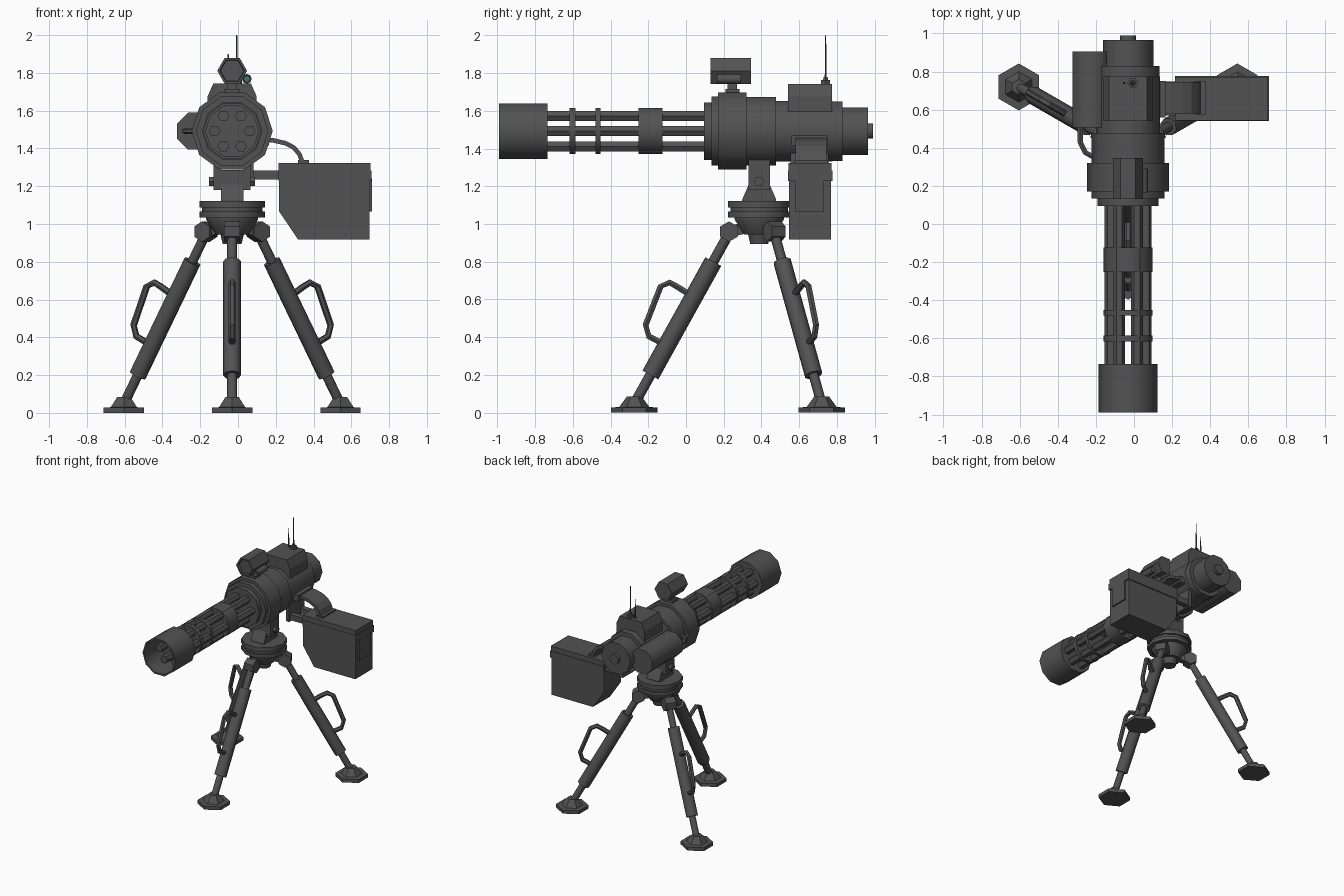
import bpy, bmesh
from math import sin, cos, pi, radians
from mathutils import Vector as V

if "Cube" in bpy.data.objects:
    bpy.data.objects.remove(bpy.data.objects["Cube"])

CX, CZ, CY = -0.031, 1.492, 0.388      # gun axis x / z, tripod centre y
X, Y, Z = V((1, 0, 0)), V((0, 1, 0)), V((0, 0, 1))

dark = bpy.data.materials.new("dark_metal")
dark.diffuse_color = (.085, .085, .085, 1)
dark.use_nodes = True
dark.node_tree.nodes["Principled BSDF"].inputs["Base Color"].default_value = dark.diffuse_color
green = bpy.data.materials.new("lens_green")
green.diffuse_color = (.03, .22, .13, 1)
green.use_nodes = True
green.node_tree.nodes["Principled BSDF"].inputs["Base Color"].default_value = green.diffuse_color


def finish(name, bm, smooth=False):
    bmesh.ops.recalc_face_normals(bm, faces=bm.faces)
    me = bpy.data.meshes.new(name)
    bm.to_mesh(me)
    bm.free()
    me.materials.append(green if "lens" in name else dark)
    ob = bpy.data.objects.new(name, me)
    bpy.context.collection.objects.link(ob)
    if smooth:
        bpy.ops.object.select_all(action='DESELECT')
        bpy.context.view_layer.objects.active = ob
        ob.select_set(True)
        bpy.ops.object.shade_smooth_by_angle(angle=radians(48))
    return ob


def loft(name, rings, smooth=False):
    bm = bmesh.new()
    rs = [[bm.verts.new(p) for p in r] for r in rings]
    n = len(rs[0])
    for a, b in zip(rs, rs[1:]):
        for i in range(n):
            j = (i + 1) % n
            bm.faces.new((a[i], a[j], b[j], b[i]))
    bm.faces.new(rs[0])
    bm.faces.new(rs[-1])
    return finish(name, bm, smooth)


def lathe(name, o, axis, u, prof, n=10, phase=0.0, smooth=True):
    """Turned part: prof = (distance along axis, radius); u = direction of first vertex."""
    o, v = V(o), axis.cross(u)
    ang = [phase + 2 * pi * i / n for i in range(n)]
    return loft(name, [[o + axis * d + (u * cos(a) + v * sin(a)) * r for a in ang]
                       for d, r in prof], smooth)


def sweep(name, pts, b, hw, ht, n=6):
    """Section of half sizes hw (along b) and ht swept along a path lying in the plane normal to b."""
    pts, rings = [V(p) for p in pts], []
    for i, p in enumerate(pts):
        t = (pts[min(i + 1, len(pts) - 1)] - pts[max(i - 1, 0)]).normalized()
        nn = b.cross(t)
        if n == 4:
            sec = [(-1, -1), (1, -1), (1, 1), (-1, 1)]
        else:
            sec = [(cos(2 * pi * k / n), sin(2 * pi * k / n)) for k in range(n)]
        rings.append([p + b * (hw * c) + nn * (ht * s) for c, s in sec])
    return loft(name, rings)


def prism(name, pts, axis, a, b):
    f = (lambda p, q, d: V((p, d, q))) if axis == 'y' else (lambda p, q, d: V((d, p, q)))
    return loft(name, [[f(p, q, d) for p, q in pts] for d in (a, b)])


def box(name, x0, x1, y0, y1, z0, z1):
    return prism(name, [(x0, z0), (x1, z0), (x1, z1), (x0, z1)], 'y', y0, y1)


AX = (CX, 0, CZ)
# barrels, clamps and hollow muzzle shroud
for k in range(6):
    a = k * pi / 3
    lathe(f"barrel_{k}", (CX + .093 * cos(a), 0, CZ + .093 * sin(a)), Y, X,
          [(-.86, .031), (.12, .031)], 6)
lathe("muzzle_shroud", AX, Y, X, [(-.765, .14), (-.99, .14), (-.99, .154), (-.734, .154)])
for i, (y0, y1) in enumerate([(-.617, -.585), (-.479, -.452), (-.251, -.124)]):
    lathe(f"barrel_clamp_{i}", AX, Y, X, [(y0, .128), (y1, .128)])

# receiver body with stepped housings and rear cap
lathe("receiver", AX, Y, X,
      [(.095, .13), (.095, .16), (.135, .16), (.135, .192), (.17, .192), (.17, .215), (.32, .215),
       (.32, .191), (.478, .191), (.478, .168), (.775, .168), (.775, .165), (.828, .165),
       (.828, .132), (.965, .132), (.965, .042), (.99, .042)])

# drive motor on the left with its cable
lathe("motor", (-.224, 0, CZ), Y, X, [(.507, .106), (.905, .106)], 8, pi / 8)
sweep("motor_cable", [(-.282, .51, CZ), (-.282, .43, CZ), (-.255, .375, CZ), (-.225, .358, CZ),
                      (-.19, .358, CZ)], Z, .016, .016)

# top cover and antennas
prism("top_cover", [(CX + s * w, z) for s, w, z in
                    [(-1, .13, 1.58), (-1, .13, 1.675), (-1, .1, 1.743),
                     (1, .1, 1.743), (1, .13, 1.675), (1, .13, 1.58)]], 'y', .54, .774)
lathe("antenna_base", (-.007, .74, 0), Z, X, [(1.74, .028), (1.762, .028), (1.762, .016), (1.78, .012)], 6,
      smooth=False)
lathe("antenna_long", (-.007, .74, 0), Z, X, [(1.76, .006), (2.0, .003)], 6)
lathe("antenna_short", (-.052, .74, 0), Z, X, [(1.74, .006), (1.90, .003)], 6)

# sight with pedestal and side pointer
lathe("sight_body", (CX, 0, 1.811), Y, X, [(.15, .04), (.15, .062), (.131, .065), (.131, .079), (.345, .079)], 6,
      smooth=False)
box("sight_post", CX - .026, CX + .026, .221, .271, 1.66, 1.76)
box("sight_foot", CX - .042, CX + .042, .208, .283, 1.685, 1.715)
lathe("pointer", (.047, 0, 1.768), Y, X, [(.175, .019), (.165, .026), (.291, .026)], 8)
lathe("pointer_lens", (.047, 0, 1.768), Y, X, [(.17, .012), (.18, .012)], 8)

# ammunition box, lid, latch, carrier bars and curved feed chute
prism("ammo_box", [(.218, 1.30), (.218, 1.066), (.318, .918), (.697, .918), (.697, 1.30)], 'y', .545, .768)
box("ammo_lid", .214, .708, .54, .776, 1.228, 1.283)
box("ammo_lid_top", .214, .702, .543, .772, 1.283, 1.324)
box("ammo_latch", .69, .709, .58, .73, 1.065, 1.24)
sweep("feed_chute", [(.10, .663, 1.447), (.19, .663, 1.442), (.25, .663, 1.428), (.295, .663, 1.405),
                     (.325, .663, 1.37), (.345, .663, 1.315)], Y, .082, .012, 4)
box("chute_port", .07, .165, .558, .75, 1.415, 1.468)
box("chute_clamp", .318, .375, .575, .75, 1.31, 1.338)
for i, y in enumerate((.568, .703)):
    box(f"box_carrier_bar_{i}", .06, .225, y, y + .045, 1.236, 1.283)
box("box_carrier_plate", .052, .082, .555, .755, 1.225, 1.40)

# cradle on the turntable
prism("cradle_block", [(CY - .09, 1.11), (CY + .09, 1.11), (CY + .09, 1.13), (CY + .055, 1.21), (CY + .055, 1.285),
                       (CY - .055, 1.285), (CY - .055, 1.21), (CY - .09, 1.13)], 'x', CX - .06, CX + .06)
for s, side in ((-1, "left"), (1, "right")):
    prism(f"cradle_plate_{side}", [(CY - .056, 1.18), (CY + .056, 1.18), (CY + .056, 1.36), (CY - .056, 1.36)],
          'x', CX + s * .06, CX + s * .098)
    lathe(f"cradle_bolt_{side}", (CX, CY, 1.225), X * s, Y, [(.05, .028), (.122, .028)], 6, smooth=False)
lathe("turntable", (CX, CY, 0), Z, X,
      [(.895, .05), (.945, .062), (.945, .085), (1.025, .138), (1.035, .138), (1.035, .173), (1.065, .173),
       (1.065, .16), (1.088, .16), (1.088, .173), (1.122, .173)])

# three tripod legs with hinges, grips and feet
for k, name in enumerate(("front", "rear_right", "rear_left")):
    a = -pi / 2 + k * 2 * pi / 3
    out = V((cos(a), sin(a), 0))
    side = Z.cross(out)
    c = V((CX, CY, 0))
    P = lambda d, z: c + out * d + Z * z
    top, bot = P(.155, .96), P(.66, .05)
    ax = (bot - top).normalized()
    L = (bot - top).length
    lathe(f"{name}_hinge", P(.16, .96), side, Z, [(-.042, .054), (.042, .054)], 6, smooth=False)
    sweep(f"{name}_hinge_arm", [P(.07, .98), P(.16, .96)], side, .025, .03, 4)
    lathe(f"{name}_leg_inner", top, ax, side, [(0, .027), (L, .027)], 8)
    lathe(f"{name}_leg_outer", top, ax, side, [(.175 * L, .048), (.835 * L, .048)], 8)
    sweep(f"{name}_leg_grip", [P(.36, .62), P(.43, .665), P(.475, .69), P(.522, .67), P(.602, .465),
                               P(.585, .405), P(.50, .36)], side, .018, .018)
    lathe(f"{name}_foot", P(.662, 0), Z, out, [(0, .123), (.028, .123), (.03, .08), (.085, .04)], 6,
          smooth=False)
